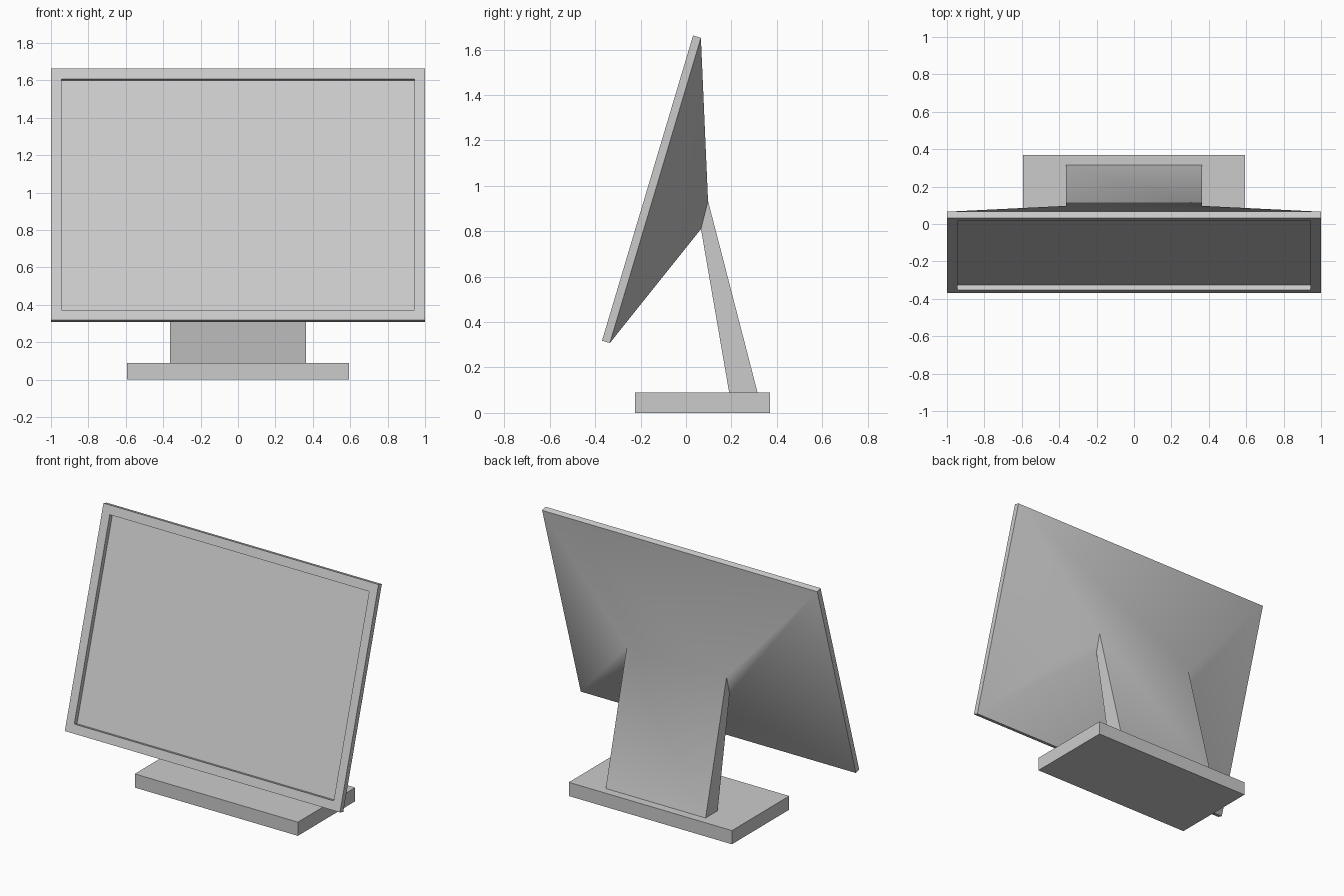
import bpy, bmesh, math
from mathutils import Vector

if "Cube" in bpy.data.objects:
    bpy.data.objects.remove(bpy.data.objects["Cube"])

# Tilted frame of the display: "up" runs along the screen, "back" points away from the viewer
TILT = math.atan2(0.401, 1.344)
UP = Vector((0, math.sin(TILT), math.cos(TILT)))
BACK = Vector((0, math.cos(TILT), -math.sin(TILT)))
ORIGIN = Vector((0, -0.37, 0.318))          # lower front edge of the display
HEIGHT, THICK, BEZEL, RECESS = 1.403, 0.036, 0.057, 0.03


def ring(half, low, high):
    """Four corners of a rectangle from its lower and upper edge midpoints."""
    side = Vector((half, 0, 0))
    return [low - side, low + side, high + side, high - side]


def tilted(half, u0, u1, depth):
    return ring(half, ORIGIN + UP * u0 + BACK * depth, ORIGIN + UP * u1 + BACK * depth)


def loft(name, rings):
    """Closed skin through successive rectangles."""
    bm = bmesh.new()
    loops = [[bm.verts.new(p) for p in r] for r in rings]
    for a, b in zip(loops, loops[1:]):
        for i in range(4):
            j = (i + 1) % 4
            bm.faces.new((a[i], a[j], b[j], b[i]))
    bm.faces.new(loops[0])
    bm.faces.new(loops[-1])
    bmesh.ops.recalc_face_normals(bm, faces=bm.faces)
    mesh = bpy.data.meshes.new(name)
    bm.to_mesh(mesh)
    bm.free()
    obj = bpy.data.objects.new(name, mesh)
    bpy.context.collection.objects.link(obj)
    return obj


# Display: recessed screen, bezel, thin rim, tapered back flowing into the slanted neck
display = loft("display_and_neck", [
    tilted(1 - BEZEL, BEZEL, HEIGHT - BEZEL, RECESS),
    tilted(1 - BEZEL, BEZEL, HEIGHT - BEZEL, 0),
    tilted(1, 0, HEIGHT, 0),
    tilted(1, 0, HEIGHT, THICK),
    ring(0.363, Vector((0, 0.066, 0.81)), Vector((0, 0.097, 0.934))),
    ring(0.363, Vector((0, 0.19, 0.09)), Vector((0, 0.315, 0.09))),
])
bpy.context.view_layer.objects.active = display
display.select_set(True)
bpy.ops.object.shade_smooth_by_angle(angle=math.radians(38))

# Base plate
loft("base", [ring(0.593, Vector((0, -0.225, z)), Vector((0, 0.37, z))) for z in (0, 0.09)])
